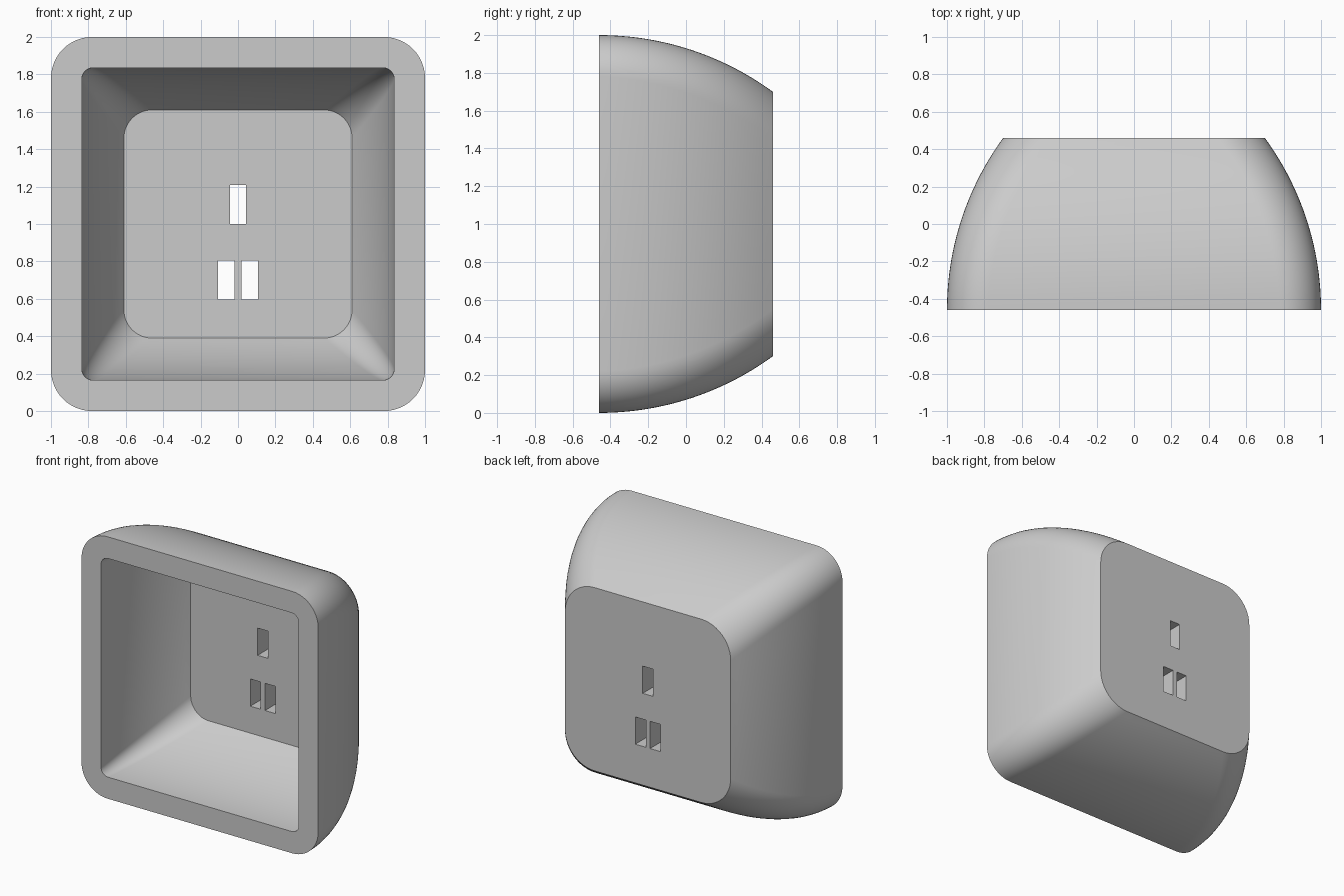
import bpy, bmesh
from math import sin, cos, pi, sqrt

default = bpy.data.objects.get("Cube")
if default:
    bpy.data.objects.remove(default, do_unlink=True)

FRONT, BACK, FLOOR = -0.46, 0.46, 0.30
ARC, WALL = 1.56, 0.165          # side bulge radius, shell thickness
CORNER_STEPS, RINGS = 12, 24

grey = bpy.data.materials.new("light grey")
grey.use_nodes = True
colour = (0.6, 0.6, 0.6, 1)
grey.diffuse_color = colour
grey.node_tree.nodes["Principled BSDF"].inputs["Base Color"].default_value = colour


def ring(bm, y, half, radius):
    """Rounded square in the plane at y, centred on z = 1."""
    verts = []
    for k in range(4):
        for i in range(CORNER_STEPS + 1):
            a = (k + i / CORNER_STEPS) * pi / 2
            cx = (half - radius) * (1 if k in (0, 3) else -1)
            cz = (half - radius) * (1 if k < 2 else -1)
            verts.append(bm.verts.new((cx + radius * cos(a), y, 1 + cz + radius * sin(a))))
    return verts


def swept_rings(bm, end, offset, r_front, r_end):
    """Rings following the bulged side, moved inward by offset."""
    rings = []
    for i in range(RINGS + 1):
        t = i / RINGS
        y = FRONT + (end - FRONT) * t
        half = 1 - ARC + sqrt((ARC - offset) ** 2 - (y - FRONT) ** 2)
        rings.append(ring(bm, y, half, r_front + (r_end - r_front) * t))
    return rings


# Hollow housing: back face, outer side, rim, inner side, floor
bm = bmesh.new()
outer = swept_rings(bm, BACK, 0, 0.22, 0.25)
inner = swept_rings(bm, FLOOR, WALL, 0.06, 0.15)
path = outer[::-1] + inner
for a, b in zip(path, path[1:]):
    n = len(a)
    for i in range(n):
        j = (i + 1) % n
        bm.faces.new((a[i], a[j], b[j], b[i]))
bm.faces.new(path[0])
bm.faces.new(path[-1])
bmesh.ops.recalc_face_normals(bm, faces=bm.faces)
mesh = bpy.data.meshes.new("housing")
bm.to_mesh(mesh)
bm.free()
mesh.materials.append(grey)
housing = bpy.data.objects.new("housing", mesh)
bpy.context.collection.objects.link(housing)

# Three rectangular slots through the back wall
bm = bmesh.new()
for x, z in ((0, 1.105), (-0.062, 0.7), (0.062, 0.7)):
    box = bmesh.ops.create_cube(bm, size=1)["verts"]
    bmesh.ops.scale(bm, vec=(0.088, 0.5, 0.208), verts=box)
    bmesh.ops.translate(bm, vec=(x, 0.38, z), verts=box)
cut_mesh = bpy.data.meshes.new("slot_cutter")
bm.to_mesh(cut_mesh)
bm.free()
cut_mesh.materials.append(grey)
cutter = bpy.data.objects.new("slot_cutter", cut_mesh)
cutter.hide_render = True
bpy.context.collection.objects.link(cutter)

cut = housing.modifiers.new("slots", 'BOOLEAN')
cut.operation = 'DIFFERENCE'
cut.solver = 'EXACT'
cut.object = cutter
bpy.ops.object.select_all(action='DESELECT')
housing.select_set(True)
bpy.context.view_layer.objects.active = housing
bpy.ops.object.modifier_apply(modifier=cut.name)
bpy.data.objects.remove(cutter, do_unlink=True)
bpy.ops.object.shade_smooth_by_angle(angle=pi / 6)
